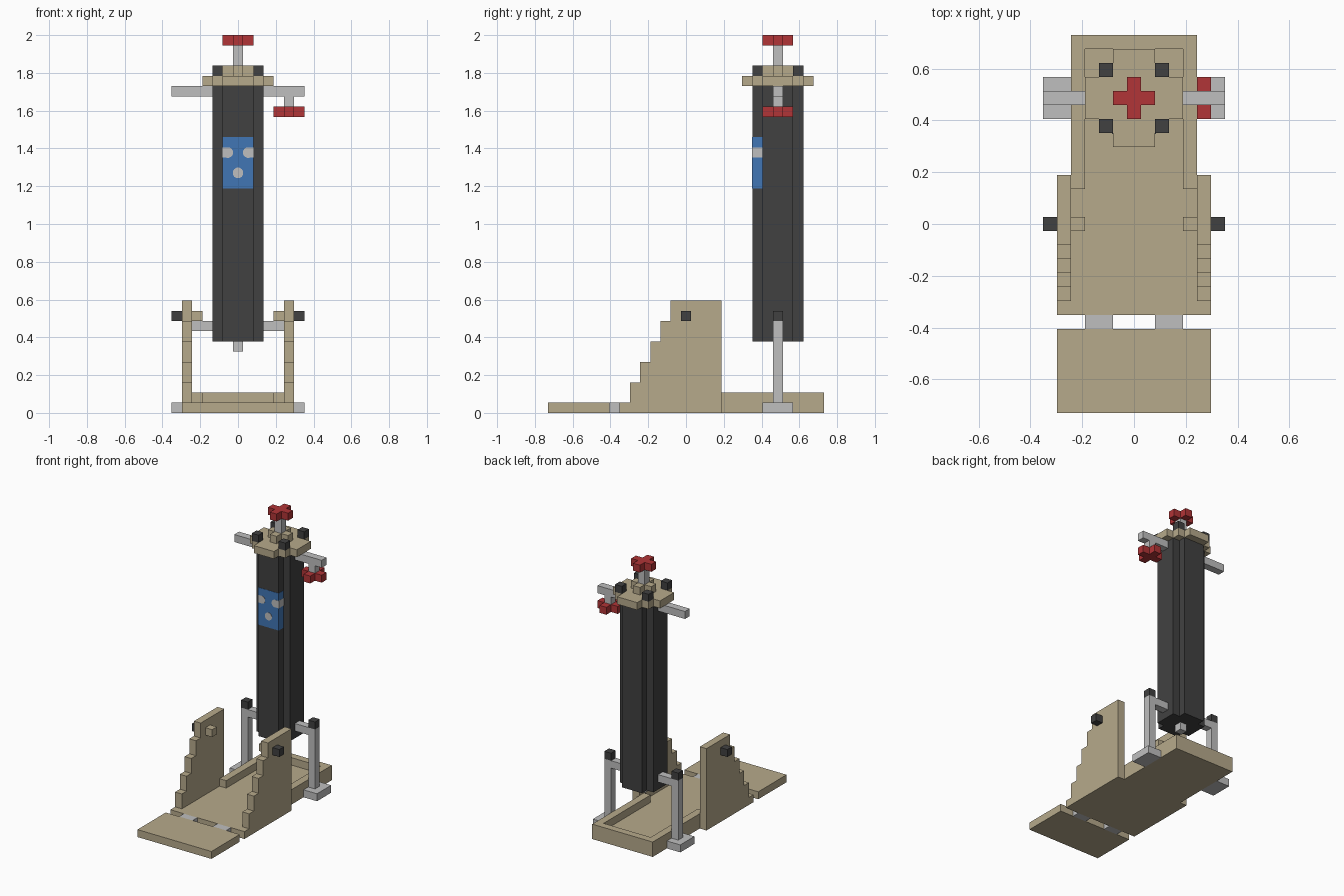
import bpy, bmesh, math
from mathutils import Vector

U = 2 / 37          # one block of the model
TUBE_Y = 9          # tube axis, in blocks

cube = bpy.data.objects.get("Cube")
if cube:
    bpy.data.objects.remove(cube, do_unlink=True)


def material(name, rgb):
    m = bpy.data.materials.new(name)
    m.use_nodes = True
    m.diffuse_color = (*rgb, 1)
    m.node_tree.nodes["Principled BSDF"].inputs["Base Color"].default_value = (*rgb, 1)
    return m


TAN = material("tan", (0.47, 0.40, 0.26))
DARK = material("dark grey", (0.053, 0.053, 0.053))
GREY = material("light grey", (0.52, 0.52, 0.52))
RED = material("red", (0.44, 0.035, 0.038))
BLUE = material("blue", (0.053, 0.18, 0.46))


def prism(name, mat, outline, axis, lo, hi):
    """Extrude a closed outline (in blocks) along an axis from lo to hi."""
    place = {"x": lambda a, b, c: (c, a, b),
             "y": lambda a, b, c: (a, c, b),
             "z": lambda a, b, c: (a, b, c)}[axis]
    bm = bmesh.new()
    face = bm.faces.new([bm.verts.new(Vector(place(a, b, lo)) * U) for a, b in outline])
    ext = bmesh.ops.extrude_face_region(bm, geom=[face])
    verts = [g for g in ext["geom"] if isinstance(g, bmesh.types.BMVert)]
    bmesh.ops.translate(bm, verts=verts, vec=Vector(place(0, 0, hi - lo)) * U)
    bmesh.ops.recalc_face_normals(bm, faces=bm.faces)
    mesh = bpy.data.meshes.new(name)
    bm.to_mesh(mesh)
    bm.free()
    mesh.materials.append(mat)
    obj = bpy.data.objects.new(name, mesh)
    bpy.context.collection.objects.link(obj)
    return obj


def box(name, mat, x, y, z):
    outline = [(x[0], y[0]), (x[1], y[0]), (x[1], y[1]), (x[0], y[1])]
    return prism(name, mat, outline, "z", *z)


def stepped(cx, cy, radii):
    """Cross-like outline whose quadrant steps through the given radii."""
    quad = []
    for i, (big, small) in enumerate(zip(radii[::-1], radii)):
        quad.append((big, small))
        if i < len(radii) - 1:
            quad.append((radii[::-1][i + 1], small))
    pts = []
    for turn in range(4):
        for a, b in quad:
            for _ in range(turn):
                a, b = -b, a
            pts.append((cx + a, cy + b))
    return pts


def span(side, a, b):
    return sorted((side * a, side * b))


MID = (TUBE_Y - 0.5, TUBE_Y + 0.5)
SIDES = ((1, "left"), (-1, "right"))

# Base: ramp, floor and raised rim
box("ramp", TAN, (-5.5, 5.5), (-13.5, -7.5), (0, 1))
floor = [(-5.5, -6.5), (5.5, -6.5), (5.5, 3.5), (4.5, 3.5),
         (4.5, 13.5), (-4.5, 13.5), (-4.5, 3.5), (-5.5, 3.5)]
prism("base_floor", TAN, floor, "z", 0, 1)
rim = [(-4.5, 2.5), (-3.5, 2.5), (-3.5, 12.5), (3.5, 12.5),
       (3.5, 2.5), (4.5, 2.5), (4.5, 13.5), (-4.5, 13.5)]
prism("base_rim", TAN, rim, "z", 1, 2)

# Stair-shaped wall outline, as (y, z)
stairs = [(3.5, 1), (3.5, 11)]
for i in range(5):
    y, z = -1.5 - i, 11 - 2 * i
    stairs += [(y, z), (y, z - 2)]

for s, side in SIDES:
    # Side walls with their pegs and the ramp hinges
    prism(side + "_wall", TAN, stairs, "x", *span(s, 4.5, 5.5))
    box(side + "_wall_peg", TAN, span(s, 3.5, 4.5), (-0.5, 0.5), (9, 10))
    box(side + "_wall_bolt", DARK, span(s, 5.5, 6.5), (-0.5, 0.5), (9, 10))
    box(side + "_hinge", GREY, span(s, 1.5, 3.5), (-7.5, -6.5), (0, 1))
    # Support posts holding the tube
    box(side + "_foot", GREY, span(s, 4.5, 6.5), (TUBE_Y - 1.5, TUBE_Y + 1.5), (0, 1))
    box(side + "_post", GREY, span(s, 4.5, 5.5), MID, (1, 9))
    box(side + "_post_arm", GREY, span(s, 2.5, 4.5), MID, (8, 9))
    box(side + "_post_cap", DARK, span(s, 4.5, 5.5), MID, (9, 10))
    # Upper arms and the knobs on the top plate
    box(side + "_upper_arm", GREY, span(s, 2.5, 6.5), MID, (31, 32))
    for t, end in ((-1, "front"), (1, "back")):
        ys = sorted((TUBE_Y + t * 1.5, TUBE_Y + t * 2.5))
        box(f"{side}_{end}_knob", DARK, span(s, 1.5, 2.5), ys, (33, 34))

# Tube, its drain and its top plate
prism("tube", DARK, stepped(0, TUBE_Y, [1.5, 2.5]), "z", 7, 32)
box("drain", GREY, (-0.5, 0.5), MID, (6, 7))
prism("top_plate", TAN, stepped(0, TUBE_Y, [1.5, 2.5, 3.5]), "z", 32, 33)
prism("top_collar", TAN, stepped(0, TUBE_Y, [0.5, 1.5]), "z", 33, 34)

# Valves
box("top_stem", GREY, (-0.5, 0.5), MID, (34, 36))
prism("top_handwheel", RED, stepped(0, TUBE_Y, [0.5, 1.5]), "z", 36, 37)
box("side_stem", GREY, (4.5, 5.5), MID, (30, 31))
prism("side_handwheel", RED, stepped(5, TUBE_Y, [0.5, 1.5]), "z", 29, 30)

# Label wrapped round the front of the tube, with three dots
skin = 0.03
box("label", BLUE, (-1.5 - skin, 1.5 + skin), (6.5 - skin, 7.5), (22, 27))


def dot(cx, cz):
    r = 0.53
    return [(cx + r * math.cos(math.tau * (i + 0.5) / 12),
             cz + r * math.sin(math.tau * (i + 0.5) / 12)) for i in range(12)]


prism("lower_dot", GREY, dot(0, 23.5), "y", 6.5 - 2 * skin, 6.5)
for s, side in SIDES:
    prism(side + "_dot", GREY, dot(s, 25.5), "y", 6.5 - 2 * skin, 6.5)
    box(side + "_dot_wrap", GREY, span(s, 1.2, 1.5 + 2 * skin),
        (6.5 - 2 * skin, 7.5), (25, 26))
